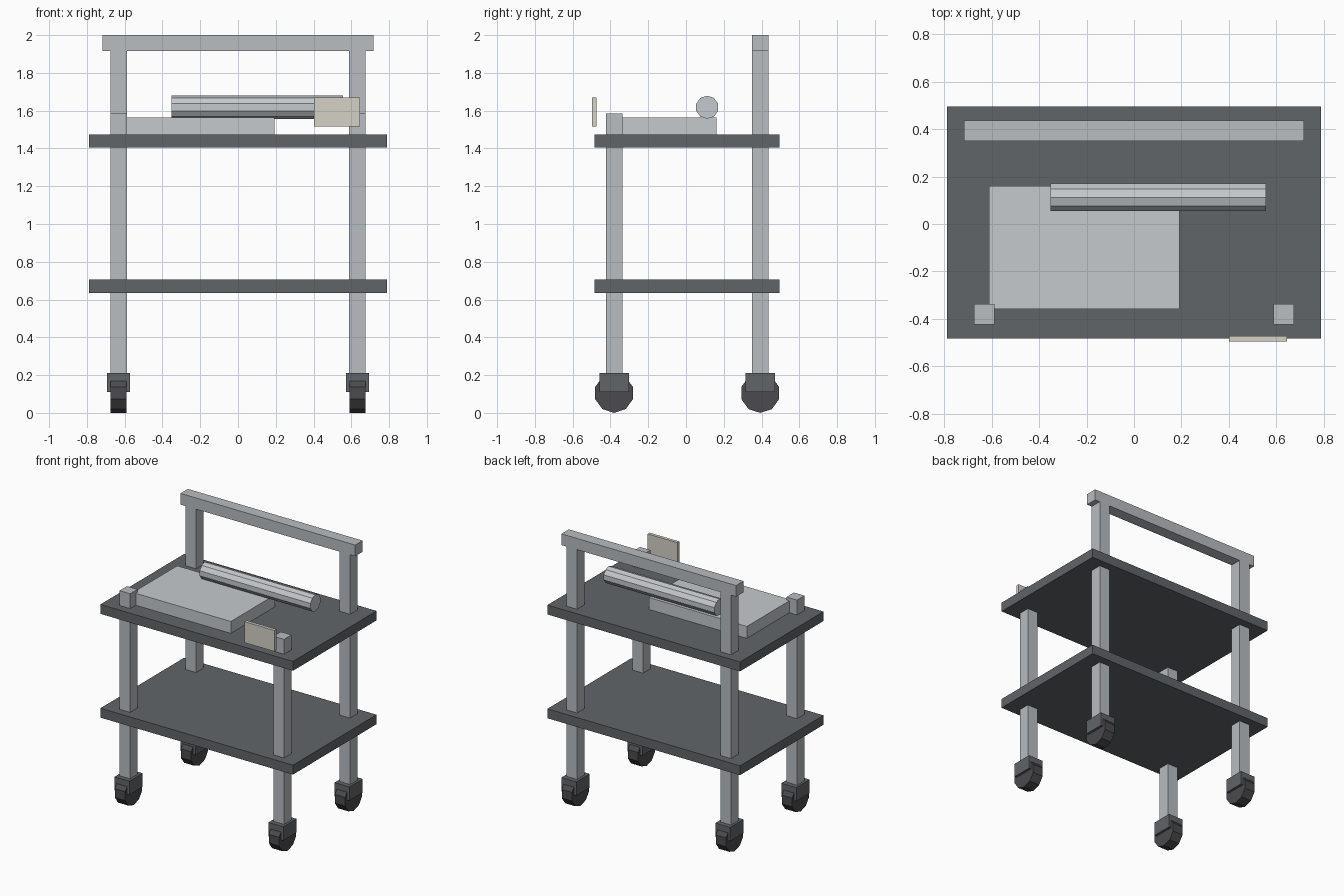
import bpy
from math import pi

if "Cube" in bpy.data.objects:
    bpy.data.objects.remove(bpy.data.objects["Cube"])


def material(name, rgb):
    m = bpy.data.materials.new(name)
    m.diffuse_color = (*rgb, 1)
    m.use_nodes = True
    m.node_tree.nodes["Principled BSDF"].inputs["Base Color"].default_value = m.diffuse_color
    return m


steel = material("steel", (0.48, 0.51, 0.53))
dark = material("dark_grey", (0.12, 0.13, 0.14))
rubber = material("rubber", (0.07, 0.07, 0.075))
pale = material("pale_grey", (0.56, 0.59, 0.61))
cream = material("cream", (0.66, 0.64, 0.56))


def finish(name, mat):
    ob = bpy.context.object
    ob.name = name
    ob.data.materials.append(mat)
    return ob


def box(name, x, y, z, mat):
    """Box from (min, max) ranges."""
    bpy.ops.mesh.primitive_cube_add(size=1)
    ob = finish(name, mat)
    ob.location = [(a + b) / 2 for a, b in (x, y, z)]
    ob.scale = [b - a for a, b in (x, y, z)]
    return ob


def rod(name, center, radius, length, mat):
    """Ten-sided cylinder along x with a corner pointing up."""
    bpy.ops.mesh.primitive_cylinder_add(vertices=10, radius=radius, depth=length,
                                        location=center, rotation=(pi / 2, 0, pi / 2))
    return finish(name, mat)


# Shelves
for name, z in (("lower_shelf", 0.635), ("upper_shelf", 1.405)):
    box(name, (-0.79, 0.79), (-0.484, 0.496), (z, z + 0.07), dark)

# Legs with casters
LEG_X, H = 0.632, 0.0435
for end, y, top in (("front", -0.381, 1.585), ("back", 0.393, 1.917)):
    for side, x in (("left", -LEG_X), ("right", LEG_X)):
        tag = f"{end}_{side}"
        box(f"{tag}_leg", (x - H, x + H), (y - H, y + H), (0.2, top), steel)
        box(f"{tag}_caster_fork", (x - 0.061, x + 0.061),
            (y - 0.078, y + 0.078), (0.11, 0.212), dark)
        rod(f"{tag}_wheel", (x, y, 0.105), 0.105, 0.085, rubber)

# Push handle across the back legs
box("push_handle", (-0.717, 0.717), (0.393 - H, 0.393 + H), (1.917, 2.0), steel)

# Items on the upper shelf
box("flat_pad", (-0.612, 0.192), (-0.358, 0.161), (1.475, 1.563), pale)
rod("roll", (0.1025, 0.112, 1.618), 0.061, 0.909, pale)

# Small card at the front edge
box("label_card", (0.402, 0.646), (-0.497, -0.473), (1.515, 1.671), cream)
